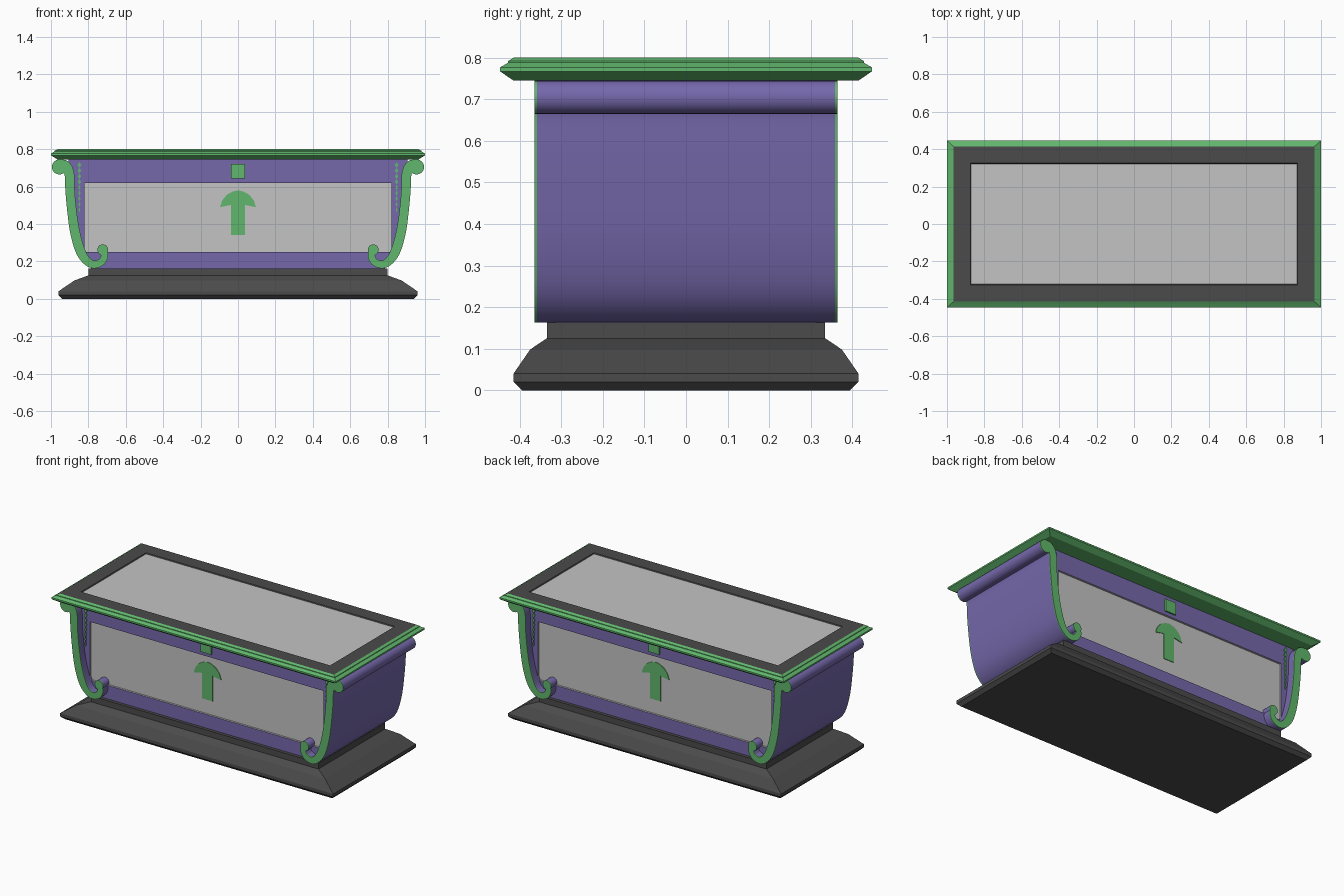
import bpy, bmesh, math
from mathutils import Vector

cube = bpy.data.objects.get("Cube")
if cube:
    bpy.data.objects.remove(cube, do_unlink=True)


def material(name, rgb):
    m = bpy.data.materials.new(name)
    m.use_nodes = True
    m.diffuse_color = (*rgb, 1)
    m.node_tree.nodes["Principled BSDF"].inputs["Base Color"].default_value = (*rgb, 1)
    return m


GREEN = material("green trim", (0.12, 0.47, 0.15))
PURPLE = material("purple body", (0.18, 0.14, 0.41))
DARK = material("dark stone", (0.07, 0.07, 0.07))
GREY = material("light grey panel", (0.55, 0.55, 0.55))


def finish(bm, name, mats, smooth=False):
    bmesh.ops.recalc_face_normals(bm, faces=bm.faces)
    me = bpy.data.meshes.new(name)
    bm.to_mesh(me)
    bm.free()
    for m in mats:
        me.materials.append(m)
    ob = bpy.data.objects.new(name, me)
    bpy.context.collection.objects.link(ob)
    if smooth:
        bpy.ops.object.select_all(action="DESELECT")
        ob.select_set(True)
        bpy.context.view_layer.objects.active = ob
        bpy.ops.object.shade_smooth_by_angle(angle=math.radians(40))
    return ob


def extrude_y(bm, y0, y1):
    """Thicken the flat faces lying at y0 to reach y1."""
    ext = bmesh.ops.extrude_face_region(bm, geom=bm.faces[:], use_keep_orig=True)
    verts = [g for g in ext["geom"] if isinstance(g, bmesh.types.BMVert)]
    bmesh.ops.translate(bm, verts=verts, vec=(0, y1 - y0, 0))


def prism(name, polys, y0, y1, mat, smooth=False):
    """Polygons in x, z extruded along y."""
    bm = bmesh.new()
    for poly in polys:
        bm.faces.new([bm.verts.new((x, y0, z)) for x, z in poly])
    bmesh.ops.remove_doubles(bm, verts=bm.verts, dist=1e-5)
    extrude_y(bm, y0, y1)
    return finish(bm, name, [mat], smooth)


def loft(name, rings, mats):
    """Stacked rectangles (half x, half y, z, material of the band below)."""
    bm = bmesh.new()
    loops = [[bm.verts.new((sx * hx, sy * hy, z))
              for sx, sy in ((-1, -1), (1, -1), (1, 1), (-1, 1))]
             for hx, hy, z, _ in rings]
    bm.faces.new(loops[0]).material_index = rings[0][3]
    for a, b, ring in zip(loops, loops[1:], rings[1:]):
        for i in range(4):
            j = (i + 1) % 4
            bm.faces.new((a[i], a[j], b[j], b[i])).material_index = ring[3]
    bm.faces.new(loops[-1]).material_index = rings[-1][3]
    return finish(bm, name, mats)


def rect(x0, x1, z0, z1):
    return [(x0, z0), (x1, z0), (x1, z1), (x0, z1)]


def disc(cx, cz, r, n=24):
    return [(cx + r * math.cos(math.tau * i / n), cz + r * math.sin(math.tau * i / n))
            for i in range(n)]


def spline(pts, steps=5):
    """Catmull-Rom curve through the points."""
    p = [Vector(q) for q in pts]
    p = [2 * p[0] - p[1]] + p + [2 * p[-1] - p[-2]]
    out = []
    for a, b, c, d in zip(p, p[1:], p[2:], p[3:]):
        for s in range(steps):
            t = s / steps
            out.append(0.5 * (2 * b + (c - a) * t + (2 * a - 5 * b + 4 * c - d) * t * t
                              + (3 * b - a - 3 * c + d) * t ** 3))
    return out + [p[-2]]


# Stepped plinth
loft("plinth", [(0.94, 0.395, 0, 0), (0.96, 0.415, 0.02, 0), (0.96, 0.415, 0.04, 0),
                (0.875, 0.375, 0.098, 0), (0.80, 0.335, 0.125, 0),
                (0.80, 0.335, 0.163, 0)], [DARK])

# Lid: moulded rim, dark border and sunken panel
loft("lid", [(0.965, 0.415, 0.745, 0), (1.0, 0.447, 0.767, 0), (1.0, 0.447, 0.777, 0),
             (0.98, 0.428, 0.788, 0), (0.98, 0.428, 0.792, 0), (0.965, 0.415, 0.80, 0),
             (0.875, 0.325, 0.80, 1), (0.872, 0.322, 0.794, 1), (0.871, 0.321, 0.794, 2)],
     [GREEN, DARK, GREY])

# Scrolled side walls: centre line as x, z, half width
scroll = spline([(0.955, 0.722, 0.023), (0.923, 0.712, 0.027), (0.902, 0.67, 0.026),
                 (0.898, 0.58, 0.025), (0.888, 0.47, 0.025), (0.872, 0.36, 0.026),
                 (0.846, 0.265, 0.026), (0.815, 0.21, 0.023), (0.775, 0.184, 0.021),
                 (0.733, 0.195, 0.020), (0.713, 0.228, 0.019), (0.719, 0.262, 0.018)])
edges = []
for i, c in enumerate(scroll):
    d = scroll[min(i + 1, len(scroll) - 1)] - scroll[max(i - 1, 0)]
    n = Vector((-d.y, d.x)).normalized() * c.z
    edges.append(((c.x + n.x, c.y + n.y), (c.x - n.x, c.y - n.y)))
strip = [(a[0], a[1], b[1], b[0]) for a, b in zip(edges, edges[1:])]
parts = {"wall": strip, "top_roll": [disc(0.955, 0.705, 0.040)],
         "foot_curl": [disc(0.723, 0.262, 0.029)]}
DEPTH, FACE, SKIN = 0.365, 0.315, 0.006
for side, s in (("left", 1), ("right", -1)):
    for part, polys in parts.items():
        polys = [[(s * x, z) for x, z in p] for p in polys]
        prism(f"{side}_{part}", polys, -DEPTH + SKIN, DEPTH - SKIN, PURPLE, True)
        for end, e in (("front", -1), ("back", 1)):
            prism(f"{side}_{part}_{end}_trim", polys, e * (DEPTH - SKIN), e * DEPTH,
                  GREEN, True)

# Body with a window through it, filled by a slightly sunken panel
half = [(c.x, c.y) for c in scroll if c.y > 0.2 and c.x > 0.8 and c.x < 0.91]
half = [(0.905, 0.75)] + half + [(0.785, 0.162)]
outline = half + [(-x, z) for x, z in reversed(half)]
window = rect(-0.82, 0.82, 0.25, 0.62)
bm = bmesh.new()
border = []
for loop in (outline, window):
    vs = [bm.verts.new((x, -FACE, z)) for x, z in loop]
    border += [bm.edges.new((vs[i - 1], vs[i])) for i in range(len(vs))]
bmesh.ops.triangle_fill(bm, edges=border, use_beauty=True)
extrude_y(bm, -FACE, FACE)
for f in bm.faces:
    c = f.calc_center_median()
    if abs(c.y) < 0.2 and abs(c.x) < 0.821 and 0.249 < c.z < 0.621:
        f.material_index = 1
finish(bm, "body", [PURPLE, GREY])
PANEL = FACE - 0.012
prism("side_panels", [window], -PANEL, PANEL, GREY)

# Painted and applied ornaments on both long faces
head = [(0.037, 0.502), (0.096, 0.49), (0.085, 0.525), (0.06, 0.556), (0.03, 0.573)]
arrow = head + [(0, 0.58)] + [(-x, z) for x, z in reversed(head)]
shaft = rect(-0.037, 0.037, 0.34, 0.502)
for end, e in (("front", -1), ("back", 1)):
    prism(f"{end}_arrow", [arrow, shaft], e * PANEL, e * (PANEL + 0.004), GREEN)
    prism(f"{end}_square", [rect(-0.038, 0.038, 0.643, 0.72)],
          e * FACE, e * (FACE + 0.009), GREEN)
    # Tapering hanging garlands
    for side, s in (("left", 1), ("right", -1)):
        leaves = []
        for i in range(9):
            z, w = 0.715 - 0.03 * i, 0.011 - 0.0008 * i
            x = s * 0.848
            leaves.append([(x, z + 0.016), (x + w, z), (x, z - 0.0145), (x - w, z)])
        prism(f"{end}_{side}_garland", leaves, e * FACE, e * (FACE + 0.008), GREEN)
